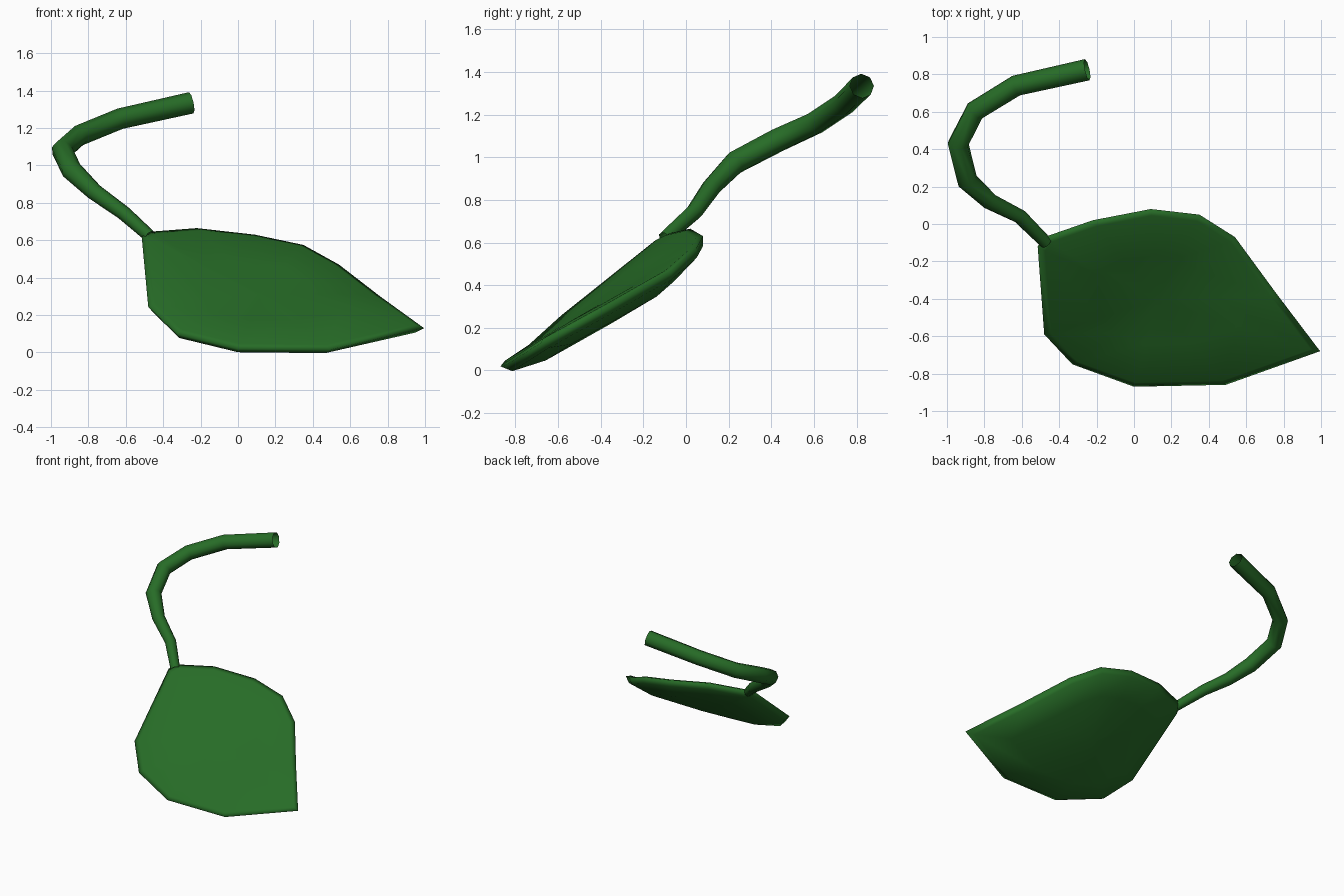
import bpy, bmesh
from mathutils import Vector

if "Cube" in bpy.data.objects:
    bpy.data.objects.remove(bpy.data.objects["Cube"])

green = bpy.data.materials.new("leaf_green")
green.diffuse_color = (0.02, 0.15, 0.02, 1)
green.use_nodes = True
green.node_tree.nodes["Principled BSDF"].inputs["Base Color"].default_value = green.diffuse_color


def add_object(name, mesh):
    ob = bpy.data.objects.new(name, mesh)
    bpy.context.collection.objects.link(ob)
    mesh.materials.clear()
    mesh.materials.append(green)
    for p in mesh.polygons:
        p.use_smooth = True
        p.material_index = 0
    return ob


# Leaf blade: one outline repeated as rings, flat above and bulging below
outline = [Vector(p) for p in (
    (-0.48, -0.07, 0.645), (-0.22, 0.02, 0.665), (0.09, 0.08, 0.63),
    (0.35, 0.05, 0.575), (0.54, -0.07, 0.47), (0.76, -0.37, 0.30),
    (0.995, -0.68, 0.13), (0.49, -0.86, 0.015), (0.0, -0.87, 0.02),
    (-0.33, -0.75, 0.10), (-0.48, -0.59, 0.245), (-0.515, -0.12, 0.62))]
centre = Vector((0.12, -0.40, 0.30))
normal = Vector((0.165, -0.693, 1)).normalized()
# (scale, offset along the blade normal) from upper side to underside
rings = [(0.5, 0.015), (0.94, 0.012), (1.0, 0.0), (0.95, -0.04), (0.66, -0.08)]

bm = bmesh.new()
loops = []
for scale, off in rings:
    loops.append([bm.verts.new(centre + (p - centre) * scale + normal * off)
                  for p in outline])
n = len(outline)
for a, b in zip(loops, loops[1:]):
    for i in range(n):
        j = (i + 1) % n
        bm.faces.new((a[i], a[j], b[j], b[i]))
for loop, off in ((loops[0], 0.012), (loops[-1], -0.095)):
    mid = bm.verts.new(centre + normal * off)
    for i in range(n):
        bm.faces.new((loop[i], loop[(i + 1) % n], mid))
bmesh.ops.recalc_face_normals(bm, faces=bm.faces)
mesh = bpy.data.meshes.new("leaf_blade")
bm.to_mesh(mesh)
bm.free()
add_object("leaf_blade", mesh)

# Stem: open eight-sided tube, thinner towards the blade
path = [(-0.25, 0.825, 1.335, 0.058), (-0.63, 0.74, 1.25, 0.056),
        (-0.85, 0.605, 1.16, 0.056), (-0.94, 0.43, 1.08, 0.058),
        (-0.89, 0.23, 0.975, 0.056), (-0.77, 0.12, 0.86, 0.046),
        (-0.61, 0.04, 0.745, 0.040), (-0.47, -0.10, 0.62, 0.034)]
curve = bpy.data.curves.new("stem_path", 'CURVE')
curve.dimensions = '3D'
curve.bevel_depth = 1.0
curve.bevel_resolution = 2
spline = curve.splines.new('POLY')
spline.points.add(len(path) - 1)
for pt, (x, y, z, r) in zip(spline.points, path):
    pt.co = (x, y, z, 1)
    pt.radius = r
tmp = bpy.data.objects.new("stem_path", curve)
bpy.context.collection.objects.link(tmp)
bpy.context.view_layer.update()
dg = bpy.context.evaluated_depsgraph_get()
stem_mesh = bpy.data.meshes.new_from_object(tmp.evaluated_get(dg))
bpy.data.objects.remove(tmp)
add_object("stem", stem_mesh)
